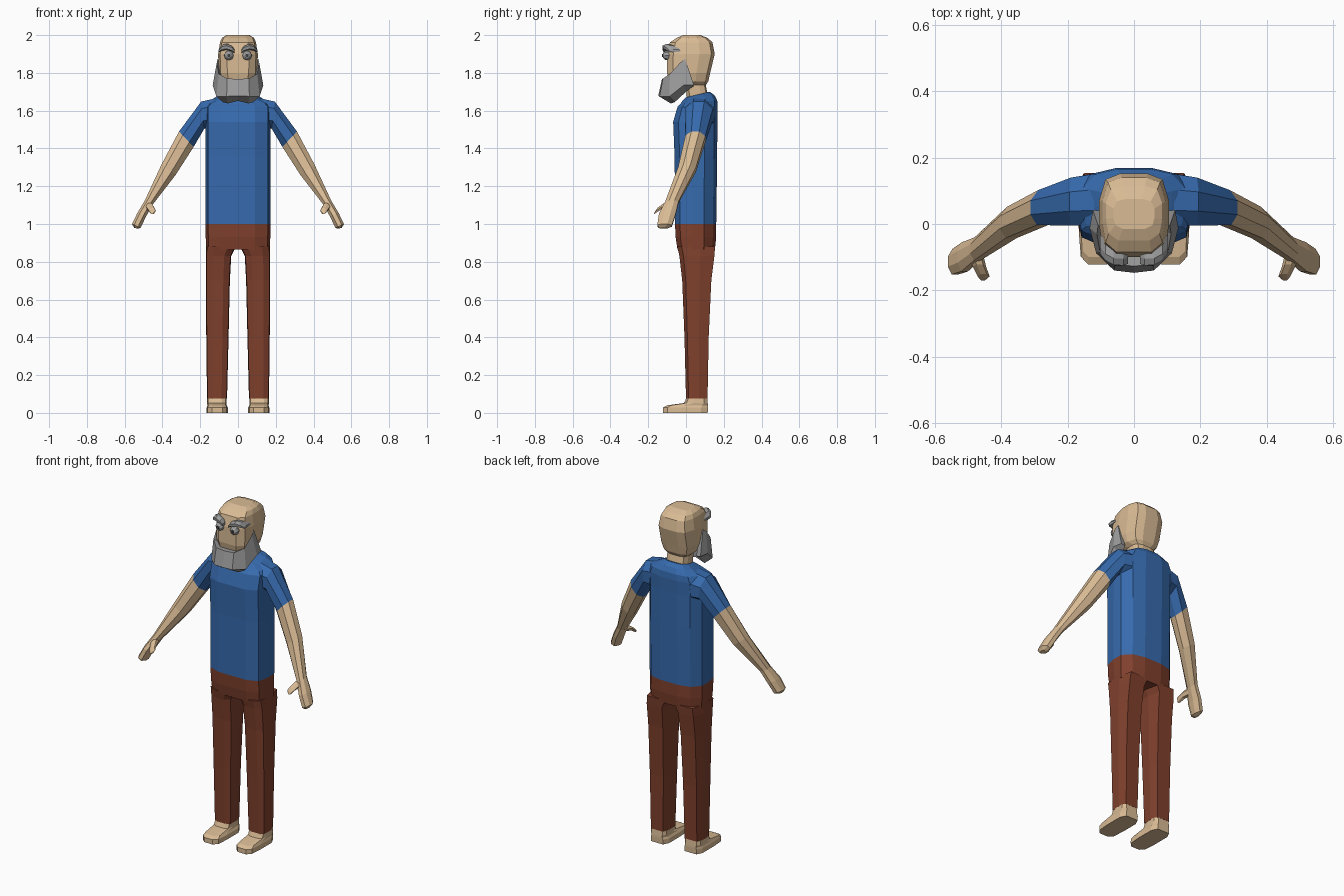
import bpy, bmesh, math
from mathutils import Vector, Matrix

if "Cube" in bpy.data.objects:
    bpy.data.objects.remove(bpy.data.objects["Cube"])


def material(name, rgb):
    m = bpy.data.materials.new(name)
    m.diffuse_color = (*rgb, 1)
    m.use_nodes = True
    m.node_tree.nodes["Principled BSDF"].inputs["Base Color"].default_value = m.diffuse_color
    return m


SKIN = material("skin", (0.70, 0.50, 0.30))
BLUE = material("shirt blue", (0.037, 0.145, 0.42))
BROWN = material("trouser brown", (0.215, 0.052, 0.026))
GREY = material("hair grey", (0.34, 0.34, 0.34))
DARK = material("pupil dark", (0.05, 0.05, 0.05))


def finish(name, bm, mat):
    bmesh.ops.recalc_face_normals(bm, faces=bm.faces)
    me = bpy.data.meshes.new(name)
    bm.to_mesh(me)
    bm.free()
    me.materials.append(mat)
    ob = bpy.data.objects.new(name, me)
    bpy.context.collection.objects.link(ob)
    return ob


def loft(name, rings, mat, mirror=False):
    """Skin a list of closed rings, cap both ends, optionally add the mirrored twin."""
    for side in ((1, -1) if mirror else (1,)):
        bm = bmesh.new()
        vs = [[bm.verts.new((p[0] * side, p[1], p[2])) for p in r] for r in rings]
        n = len(rings[0])
        for a, b in zip(vs, vs[1:]):
            for i in range(n):
                j = (i + 1) % n
                bm.faces.new((a[i], a[j], b[j], b[i]))
        bm.faces.new(vs[0][::-1])
        bm.faces.new(vs[-1])
        label = name if not mirror else ("left_" if side > 0 else "right_") + name
        finish(label, bm, mat)


def section(half, z, hx, front, back, tilt=0.0, cx=0.0):
    """Symmetric ring from half outline (x fraction, depth fraction)."""
    full = half + [(-x, t) for x, t in reversed(half) if x > 0]
    return [(cx + x * hx, front + (back - front) * t, z + tilt * (t - 0.5)) for x, t in full]


TORSO = [(0, 0), (.53, 0), (.92, .12), (1, .42), (1, .7), (.75, .92), (.33, 1), (0, 1)]
HEAD = [(0, 0), (.55, 0), (.9, .13), (1, .38), (1, .68), (.82, .93), (.4, 1), (0, 1)]
LEG = [(.45, 0), (.95, .12), (1, .6), (.75, 1), (0, 1)]
FOOT = [(.5, 0), (.9, .1), (1, .4), (1, .85), (.7, 1)]

# shirt body
loft("shirt", [section(TORSO, *r) for r in [
    (1.0, .172, -.058, .16), (1.35, .172, -.06, .165), (1.54, .172, -.068, .166),
    (1.62, .172, -.045, .168), (1.645, .155, -.03, .165, .02),
    (1.668, .115, -.018, .15, .03), (1.685, .072, -.002, .125, .03)]], BLUE)

# trousers: hips and two legs
loft("trouser_hips", [section(TORSO, *r) for r in [
    (.865, .168, -.045, .153), (.93, .171, -.055, .16), (1.0, .172, -.058, .16)]], BROWN)


def leg_ring(half, z, inner, outer, front, back):
    return section(half, z, (outer - inner) / 2, front, back, 0, (inner + outer) / 2)


loft("trouser_leg", [leg_ring(LEG, *r) for r in [
    (.075, .058, .164, .0, .114), (.4, .05, .168, -.008, .12), (.7, .043, .17, -.02, .134),
    (.83, .036, .17, -.035, .15), (.88, .012, .168, -.046, .154)]], BROWN, True)

# bare feet
loft("foot", [leg_ring(FOOT, *r) for r in [
    (0, .054, .166, -.122, .115), (.028, .054, .166, -.122, .116), (.04, .06, .162, -.1, .116),
    (.052, .06, .164, -.01, .115), (.076, .06, .163, .0, .113)]], SKIN, True)

# head with neck
loft("head", [section(HEAD, *r) for r in [
    (1.66, .064, .005, .12), (1.735, .066, .0, .105), (1.755, .09, -.09, .118),
    (1.80, .103, -.10, .128), (1.90, .105, -.10, .152), (1.962, .095, -.085, .14),
    (1.985, .085, -.05, .115), (2.0, .062, -.015, .075)]], SKIN)


# arms: each station is upper (x, z), lower (x, z), front y, back y
def limb_ring(ux, uz, lx, lz, front, back):
    u, l = Vector((ux, 0, uz)), Vector((lx, 0, lz))
    out = []
    for s, t in [(0, .3), (0, .7), (.3, 1), (.75, 1), (1, .65), (1, .3), (.7, 0), (.25, 0)]:
        p = u.lerp(l, s)
        out.append((p.x, front + (back - front) * t, p.z))
    return out


cuff = (.312, 1.49, .235, 1.408, -.003, .102)
loft("sleeve", [limb_ring(*r) for r in [
    (.12, 1.665, .14, 1.50, -.005, .15), (.195, 1.648, .178, 1.505, -.005, .14), cuff]],
    BLUE, True)
loft("arm", [limb_ring(*r) for r in [
    cuff, (.405, 1.315, .33, 1.26, -.042, .052), (.493, 1.125, .45, 1.105, -.11, -.04),
    (.532, 1.06, .487, 1.04, -.143, -.055), (.561, 1.0, .515, .98, -.152, -.075),
    (.55, .98, .53, .975, -.14, -.10)]], SKIN, True)


# thumbs
def square_ring(c, r):
    return [(c[0] + r * math.cos(a), c[1] + r * .5 * math.sin(a), c[2] + r * math.sin(a))
            for a in [math.pi * (k / 3) for k in range(6)]]


loft("thumb", [square_ring(*r) for r in [
    ((.48, -.085, 1.10), .024), ((.465, -.13, 1.09), .02),
    ((.453, -.158, 1.07), .018), ((.455, -.166, 1.062), .01)]], SKIN, True)

# beard: stations from the chin centre to the sideburn, then mirrored across
half = [
    [(0, -.127, 1.768), (0, -.147, 1.678), (0, -.085, 1.652), (0, -.08, 1.765)],
    [(.058, -.122, 1.77), (.06, -.14, 1.676), (.055, -.08, 1.638), (.05, -.08, 1.765)],
    [(.102, -.085, 1.795), (.114, -.088, 1.675), (.08, -.06, 1.645), (.08, -.05, 1.77)],
    [(.112, -.03, 1.855), (.134, -.012, 1.735), (.09, .0, 1.70), (.09, -.02, 1.80)],
    [(.108, -.005, 1.875), (.124, .042, 1.735), (.095, .04, 1.73), (.095, .0, 1.86)]]
other = [[(-x, y, z) for x, y, z in r] for r in reversed(half[1:])]
loft("beard", other + half, GREY)


# eyebrows
def brow_ring(x, y, z, h):
    return [(x, y, z + h), (x, y - .02, z + h * .4), (x, y - .018, z - h * .6),
            (x, y, z - h), (x, y + .04, z - h * .5), (x, y + .04, z + h * .6)]


loft("eyebrow", [brow_ring(*r) for r in [
    (.018, -.10, 1.914, .009), (.032, -.105, 1.928, .015), (.062, -.103, 1.938, .016),
    (.086, -.09, 1.932, .015), (.102, -.07, 1.917, .008)]], GREY, True)

# eyes with pupils
for side, label in ((1, "left"), (-1, "right")):
    bm = bmesh.new()
    bmesh.ops.create_uvsphere(bm, u_segments=8, v_segments=6, radius=.026,
                              matrix=Matrix.Translation((side * .048, -.098, 1.892))
                              @ Matrix.Rotation(math.pi / 2, 4, 'X'))
    finish(label + "_eye", bm, GREY)
    bm = bmesh.new()
    bmesh.ops.create_cone(bm, cap_ends=True, segments=8, radius1=.009, radius2=.009, depth=.008,
                          matrix=Matrix.Translation((side * .048, -.122, 1.892))
                          @ Matrix.Rotation(math.pi / 2, 4, 'X'))
    finish(label + "_pupil", bm, DARK)
